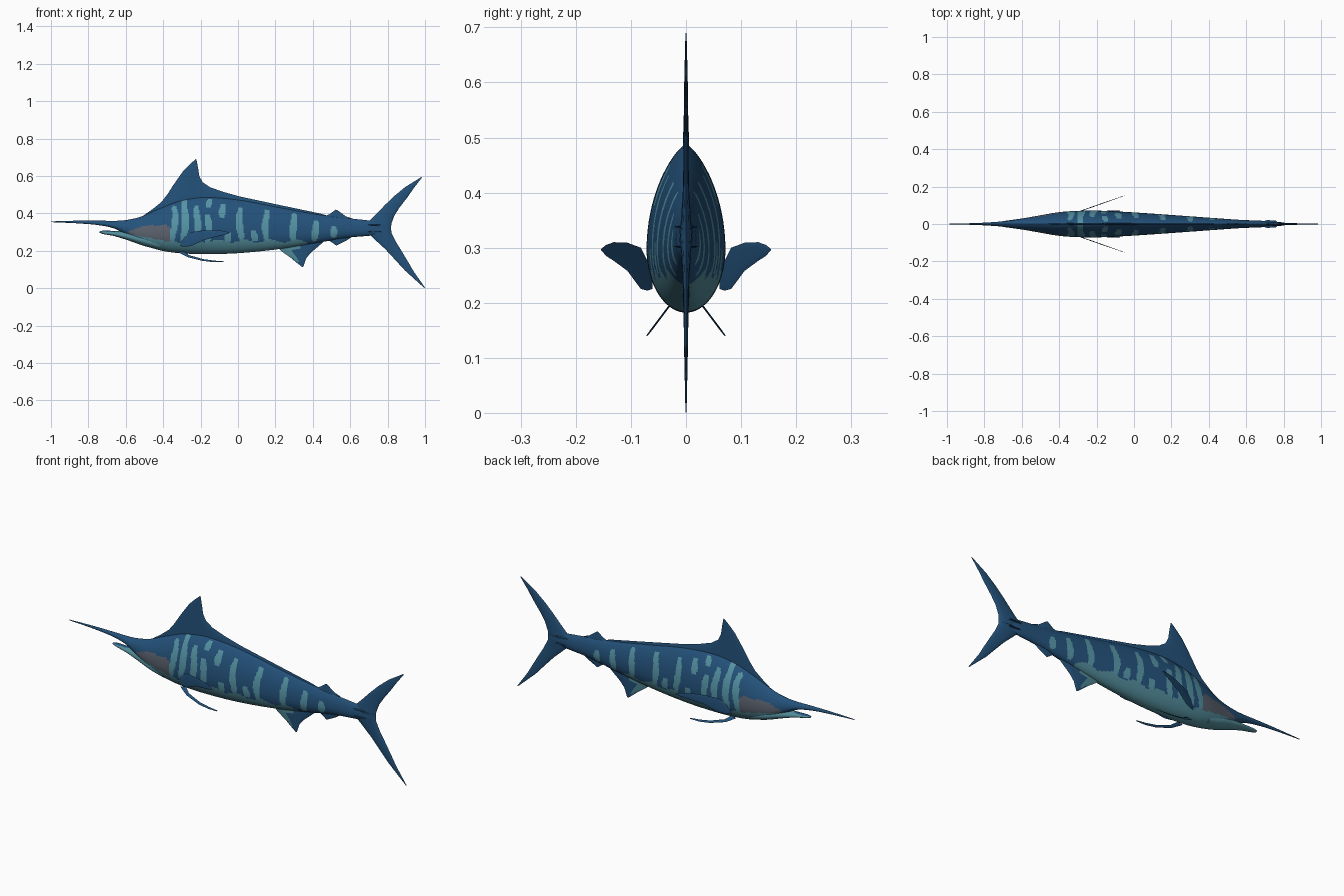
import bpy, bmesh, math

def mat(name, r, g, b):
    m = bpy.data.materials.new(name)
    m.diffuse_color = (r, g, b, 1)
    return m

BLUE = mat("deep_blue", .017, .083, .195)
TEAL = mat("stripe_teal", .09, .29, .37)
BELLY = mat("belly_teal", .085, .26, .32)
GREY = mat("gill_grey", .10, .115, .15)
MATS = [BLUE, TEAL, BELLY, GREY]


def curve(st, x):
    """Smooth interpolation of stations (x, a, b, c...) at x."""
    i = max(0, min(len(st) - 2, sum(1 for s in st if s[0] <= x) - 1))
    p, q = st[i], st[i + 1]
    o, r = st[max(i - 1, 0)], st[min(i + 2, len(st) - 1)]
    h = q[0] - p[0]
    t = (x - p[0]) / h
    res = []
    for k in range(1, len(p)):
        m0 = (q[k] - o[k]) / (q[0] - o[0]) * h
        m1 = (r[k] - p[k]) / (r[0] - p[0]) * h
        res.append((2*t**3 - 3*t**2 + 1) * p[k] + (t**3 - 2*t**2 + t) * m0
                   + (3*t**2 - 2*t**3) * q[k] + (t**3 - t**2) * m1)
    return res


def loft(name, rings, rule, angle=40):
    """Skin closed rings, cap the ends, colour each face by a rule."""
    bm = bmesh.new()
    vs = [[bm.verts.new(p) for p in ring] for ring in rings]
    n = len(rings[0])
    for a, b in zip(vs, vs[1:]):
        for i in range(n):
            bm.faces.new((a[i], a[(i+1) % n], b[(i+1) % n], b[i]))
    bm.faces.new(vs[0])
    bm.faces.new(vs[-1])
    bmesh.ops.recalc_face_normals(bm, faces=bm.faces[:])
    for f in bm.faces:
        f.material_index = rule(f.calc_center_median())
    me = bpy.data.meshes.new(name)
    bm.to_mesh(me)
    bm.free()
    for m in MATS:
        me.materials.append(m)
    ob = bpy.data.objects.new(name, me)
    bpy.context.collection.objects.link(ob)
    bpy.ops.object.select_all(action='DESELECT')
    bpy.context.view_layer.objects.active = ob
    ob.select_set(True)
    bpy.ops.object.shade_smooth_by_angle(angle=math.radians(angle))
    return ob


def section(x, top, bot, w, n):
    """Fish cross-section: round belly, pinched back."""
    mid = bot + .38 * (top - bot)
    ring = []
    for i in range(n):
        a = 2 * math.pi * i / n
        c, s = math.cos(a), math.sin(a)
        y = math.copysign(abs(c) ** (1.5 if s > 0 else 1), c) * w
        ring.append((x, y, mid + s * ((top - mid) if s > 0 else (mid - bot))))
    return ring


def body_loft(name, st, steps, n, rule):
    x0, x1 = st[0][0], st[-1][0]
    xs = [x0 + (x1 - x0) * i / steps for i in range(steps + 1)]
    return loft(name, [section(x, *curve(st, x), n) for x in xs], rule)


def fin(name, rows, rule=lambda c: 0, place=lambda x, y, z: (x, y, z)):
    """Lens-section fin; rows are (lead x, lead z, trail x, trail z, half thickness)."""
    rings = []
    for lx, lz, tx, tz, th in rows:
        ring = []
        for k in range(12):
            a = 2 * math.pi * k / 12
            u = .5 - .5 * math.cos(a)
            ring.append(place(lx + (tx - lx) * u, th * math.sin(a), lz + (tz - lz) * u))
        rings.append(ring)
    return loft(name, rings, rule, 50)


# Painted pattern: stripes (x, low z, high z), gill cover, belly
STRIPES = [(-.342, .25, .44), (-.285, .23, .475), (-.22, .24, .44), (-.16, .24, .40),
           (-.155, .43, .475), (-.08, .37, .45), (-.06, .24, .30), (.012, .25, .43),
           (.085, .25, .31), (.15, .25, .42), (.295, .25, .40), (.41, .25, .36), (.505, .27, .33)]

def paint(c):
    x, z = c.x, c.z
    low = .29 - .19 * (x + .585)
    if -.585 < x < -.36 and low < z < min(.335, .305 + .35 * (x + .585)):
        return 3
    if -.63 < x <= -.36 and z < low:
        return 2
    if -.36 < x < .37 and z < .252 + .008 * math.sin(45 * x):
        return 2
    for sx, lo, hi in STRIPES:
        bend = .006 * math.sin(30 * z + 9 * sx) + .12 * (.35 - z) * sx
        t = (z - lo) / (hi - lo)
        if 0 < t < 1 and abs(x - sx - bend) < .019 * min(1, .6 + 1.6 * t * (1 - t)):
            return 1
    return 0

# Body with bill: x, top, bottom, half width
body_loft("body", [
    (-1, .357, .353, .001), (-.85, .361, .346, .005), (-.74, .361, .336, .011),
    (-.66, .360, .318, .019), (-.6, .364, .285, .029), (-.52, .382, .237, .043),
    (-.41, .43, .201, .062), (-.31, .468, .187, .070), (-.18, .488, .182, .071),
    (0, .474, .187, .062), (.22, .433, .209, .047), (.44, .392, .245, .031),
    (.57, .376, .268, .022), (.7, .362, .28, .016), (.79, .352, .288, .004)], 320, 72, paint)

# Lower jaw
body_loft("lower_jaw", [
    (-.74, .304, .296, .006), (-.72, .308, .289, .012), (-.66, .306, .278, .021),
    (-.58, .306, .253, .032), (-.5, .30, .225, .043), (-.42, .28, .205, .045)], 40, 32,
    lambda c: 0 if c.x < -.64 and c.z > .302 else 2)

# Dorsal fins
fin("dorsal_fin", [(-.56, .35, .62, .345, .006), (-.51, .385, .44, .399, .006),
    (-.46, .42, .22, .445, .006), (-.41, .46, .01, .49, .006), (-.375, .505, -.08, .515, .005),
    (-.35, .545, -.15, .54, .004), (-.32, .588, -.19, .567, .0035),
    (-.29, .63, -.207, .60, .003), (-.26, .66, -.213, .64, .002), (-.226, .69, -.222, .688, .001)])
fin("second_dorsal_fin", [(.44, .375, .6, .36, .005), (.49, .396, .585, .378, .004),
    (.523, .42, .532, .416, .001)])
fin("second_dorsal_tip", [(.53, .37, .59, .37, .004), (.565, .388, .612, .372, .001)])

# Anal fins
front_light = lambda c: 2 if c.x < .315 and c.z > .15 else 0
fin("anal_fin", [(.2, .23, .46, .25, .006), (.235, .195, .435, .228, .006),
    (.285, .16, .39, .19, .004), (.315, .135, .365, .16, .003), (.343, .113, .35, .116, .001)],
    front_light)
fin("second_anal_fin", [(.46, .27, .61, .275, .005), (.5, .246, .58, .255, .004),
    (.525, .228, .535, .232, .001)])

# Tail lobes
fin("tail_upper_lobe", [(.68, .31, .818, .31, .012), (.705, .362, .82, .345, .009),
    (.745, .402, .838, .392, .006), (.785, .444, .865, .433, .005),
    (.835, .492, .905, .485, .004), (.893, .54, .94, .535, .003), (.98, .594, .984, .592, .001)])
fin("tail_lower_lobe", [(.68, .335, .818, .335, .012), (.71, .28, .82, .297, .009),
    (.75, .243, .843, .25, .006), (.786, .21, .87, .206, .005), (.84, .152, .905, .148, .004),
    (.893, .094, .94, .088, .003), (.996, .001, 1, .003, .001)])

# Paired parts: pectoral fins, pelvic fins, tail keels
for side, s in (("left", -1), ("right", 1)):
    fin("pectoral_fin_" + side, [(-.31, .225, -.305, .245, .001), (-.285, .222, -.285, .275, .002),
        (-.25, .225, -.25, .300, .002), (-.18, .258, -.18, .309, .002), (-.11, .276, -.11, .310, .0015),
        (-.07, .285, -.07, .305, .001), (-.045, .295, -.045, .298, .0005)],
        place=lambda x, y, z: (x, s * (.068 + .35 * (x + .29) + y), z))
    fin("pelvic_fin_" + side, [(-.32, .192, -.29, .198, .002), (-.27, .166, -.26, .176, .002),
        (-.19, .146, -.185, .155, .002), (-.13, .139, -.125, .147, .0015), (-.075, .139, -.073, .143, .001)],
        place=lambda x, y, z: (x, s * (.026 + (.2 - z) * .75 + y), z))
    for name, h in (("upper", .338), ("lower", .302)):
        fin(f"tail_keel_{name}_{side}", [(.68, .008, .77, .004, .003), (.71, .021, .76, .018, .001)],
            place=lambda x, y, z: (x, s * z, h + y))
